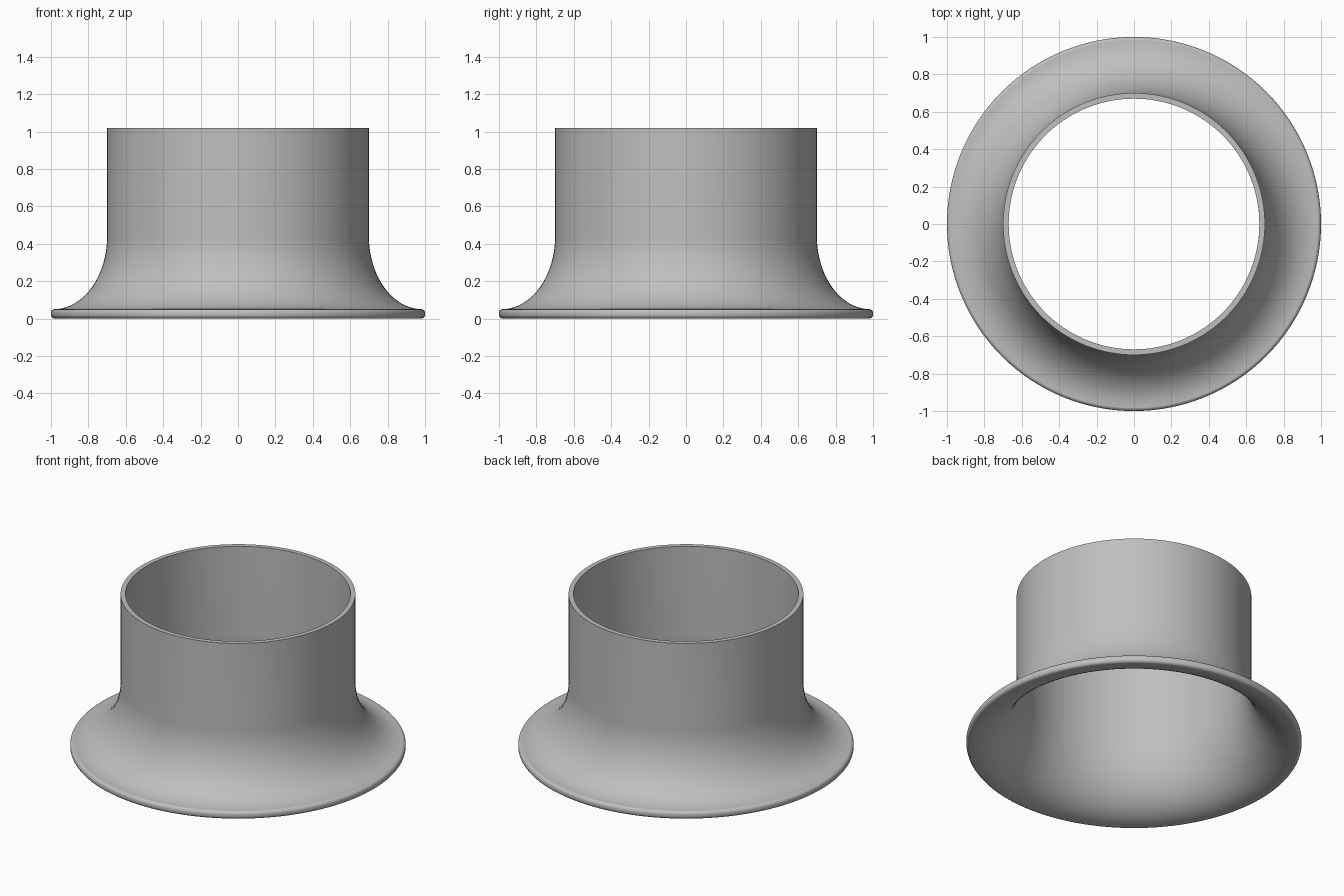
import bpy
import bmesh
import math

if "Cube" in bpy.data.objects:
    bpy.data.objects.remove(bpy.data.objects["Cube"])

SEGMENTS = 128
HEIGHT = 1.02


def arc(cx, cz, rx, rz, start, end, steps):
    """Points along an elliptical arc, angles in degrees."""
    pts = []
    for i in range(steps + 1):
        a = math.radians(start + (end - start) * i / steps)
        pts.append((cx + rx * math.cos(a), cz + rz * math.sin(a)))
    return pts


# Closed wall section: outer tube and flare, rounded rim, inner flare and tube
profile = [(0.70, HEIGHT)]
profile += arc(0.985, 0.44, 0.285, 0.39, 180, 270, 20)
profile += arc(0.98, 0.03, 0.02, 0.02, 80, 0, 4)
profile += arc(0.98, 0.02, 0.02, 0.02, 0, -90, 4)
profile += arc(0.975, 0.44, 0.305, 0.44, 270, 180, 20)
profile += [(0.67, HEIGHT)]

# Revolve the section around the vertical axis
bm = bmesh.new()
rings = []
for s in range(SEGMENTS):
    a = 2 * math.pi * s / SEGMENTS
    rings.append([bm.verts.new((r * math.cos(a), r * math.sin(a), z)) for r, z in profile])
for s in range(SEGMENTS):
    here, there = rings[s], rings[(s + 1) % SEGMENTS]
    for i in range(len(profile)):
        j = (i + 1) % len(profile)
        bm.faces.new((here[i], here[j], there[j], there[i]))
bmesh.ops.recalc_face_normals(bm, faces=bm.faces)

mesh = bpy.data.meshes.new("flared_collar")
bm.to_mesh(mesh)
bm.free()
collar = bpy.data.objects.new("flared_collar", mesh)
bpy.context.collection.objects.link(collar)

# Plain grey finish
grey = bpy.data.materials.new("light_grey")
grey.diffuse_color = (0.52, 0.52, 0.52, 1)
grey.use_nodes = True
grey.node_tree.nodes["Principled BSDF"].inputs["Base Color"].default_value = grey.diffuse_color
mesh.materials.append(grey)

# Smooth curves with crisp top edges
bpy.context.view_layer.objects.active = collar
collar.select_set(True)
bpy.ops.object.shade_smooth_by_angle(angle=math.radians(35))
